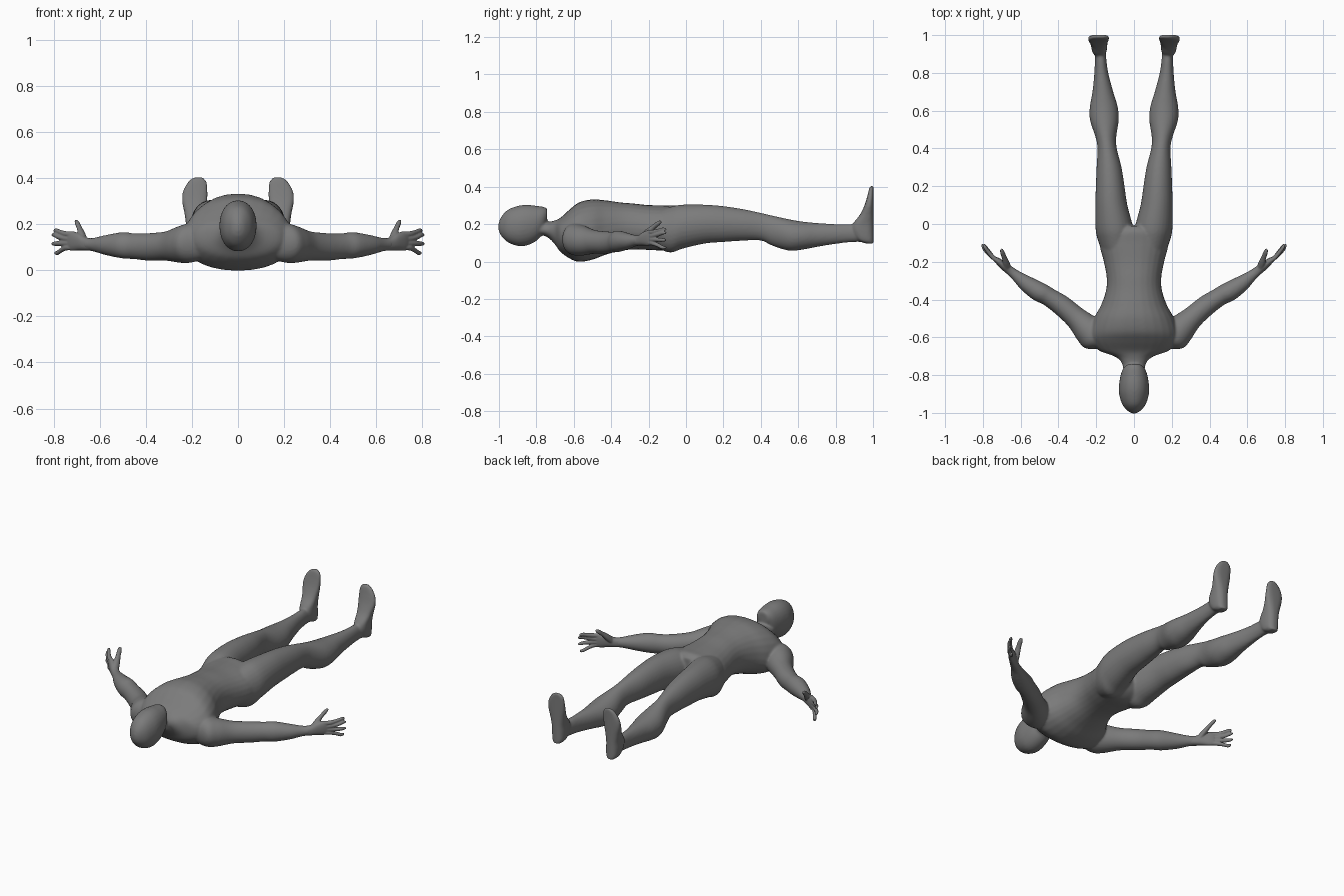
import bpy, bmesh, math
from mathutils import Vector

skin = bpy.data.materials.new("grey skin")
skin.diffuse_color = (0.2, 0.2, 0.2, 1)


def spline(p, steps=5):
    """Catmull-Rom through a list of equal-length tuples."""
    out = []
    for i in range(len(p) - 1):
        a, b, c, d = p[max(i - 1, 0)], p[i], p[i + 1], p[min(i + 2, len(p) - 1)]
        for k in range(steps):
            t = k / steps
            out.append([0.5 * (2 * B + (C - A) * t + (2 * A - 5 * B + 4 * C - D) * t * t
                        + (3 * B - A - 3 * C + D) * t ** 3) for A, B, C, D in zip(a, b, c, d)])
    return out + [list(p[-1])]


def loft(bm, sections, u=(1, 0, 0), v=(0, 0, 1), side=1, power=2.0, n=28):
    """Sections (x, y, z, half width along u, depth below, depth above along v)."""
    u, v, rings = Vector(u), Vector(v), []
    for x, y, z, a, lo, hi in spline(sections):
        ring = []
        for i in range(n):
            t = 2 * math.pi * i / n
            c, s = math.cos(t), math.sin(t)
            c = math.copysign(abs(c) ** (2 / power), c)
            s = math.copysign(abs(s) ** (2 / power), s)
            q = Vector((x, y, z)) + u * a * c + v * (hi if s > 0 else lo) * s
            ring.append(bm.verts.new((q.x * side, q.y, q.z)))
        rings.append(ring)
    faces = [bm.faces.new(rings[0]), bm.faces.new(rings[-1])]
    for r, q in zip(rings, rings[1:]):
        for i in range(n):
            j = (i + 1) % n
            faces.append(bm.faces.new((r[i], r[j], q[j], q[i])))
    bmesh.ops.recalc_face_normals(bm, faces=faces)


def flat(x, y, a, zb, zm, zt):
    return (x, y, zm, a, zm - zb, zt - zm)


def tube(x, y, z, r, h=None):
    h = h or r
    return (x, y, z, r, h, h)


def finish(bm, name, voxel, rounds):
    me = bpy.data.meshes.new(name)
    bm.to_mesh(me)
    bm.free()
    me.materials.append(skin)
    ob = bpy.data.objects.new(name, me)
    bpy.context.collection.objects.link(ob)
    m = ob.modifiers.new("merge", 'REMESH')
    m.mode, m.voxel_size, m.use_smooth_shade = 'VOXEL', voxel, True
    s = ob.modifiers.new("soften", 'SMOOTH')
    s.factor, s.iterations = 0.5, rounds


ARM_U = (-0.62, 0.78, 0)
body = bmesh.new()

# torso and neck
loft(body, [flat(0, *s) for s in [
    (-0.86, .045, .14, .17, .21), (-0.77, .057, .14, .17, .21), (-0.73, .068, .122, .165, .213),
    (-0.70, .105, .09, .15, .22), (-0.67, .185, .05, .14, .235), (-0.62, .23, .015, .13, .28),
    (-0.57, .235, -.002, .13, .317), (-0.50, .213, .01, .14, .332), (-0.43, .175, .036, .16, .327),
    (-0.35, .148, .057, .18, .316), (-0.28, .145, .064, .18, .31), (-0.20, .16, .062, .17, .302),
    (-0.10, .183, .06, .17, .3), (-0.04, .16, .09, .18, .3), (-0.01, .07, .14, .2, .28)]], power=2.15)

# head and jaw
loft(body, [flat(0, *s) for s in [
    (-1.003, .008, .17, .185, .2), (-0.99, .033, .14, .185, .235), (-0.955, .062, .104, .185, .275),
    (-0.90, .079, .083, .19, .297), (-0.85, .079, .086, .2, .303), (-0.80, .071, .11, .21, .298),
    (-0.765, .057, .15, .23, .293), (-0.742, .034, .22, .25, .285)]], power=2.1)

for side in (1, -1):
    # leg
    loft(body, [flat(s[0], s[1], s[2], s[3], (s[3] + s[4]) / 2, s[4]) for s in [
        (.08, -.19, .07, .09, .26), (.095, -.09, .095, .048, .29), (.104, -.02, .1, .068, .304),
        (.12, .1, .085, .096, .304), (.126, .2, .076, .104, .296), (.132, .3, .066, .111, .281),
        (.142, .4, .051, .112, .26), (.149, .46, .055, .085, .246), (.157, .55, .076, .058, .226),
        (.16, .62, .074, .063, .214), (.165, .7, .055, .078, .206), (.173, .8, .037, .094, .2),
        (.177, .88, .03, .103, .2), (.18, .95, .03, .104, .19)]], side=side)
    # foot, stacked upward from heel to toes
    loft(body, [(x, 1.002 - d, z, w, d, d) for x, z, w, d in [
        (.182, .096, .022, .02), (.182, .115, .036, .042), (.183, .16, .041, .056),
        (.184, .2, .042, .055), (.186, .25, .047, .036), (.188, .3, .055, .024),
        (.185, .345, .054, .017), (.176, .385, .04, .012), (.172, .403, .02, .009)]],
        v=(0, 1, 0), side=side, power=2.6)
    # shoulder and arm
    loft(body, [tube(*s) for s in [
        (.15, -.62, .12, .05, .07), (.205, -.595, .118, .082, .085), (.25, -.555, .112, .078, .08),
        (.31, -.495, .105, .06, .064), (.385, -.43, .101, .055, .06), (.45, -.387, .104, .05, .056),
        (.5, -.36, .108, .053, .057), (.57, -.315, .109, .043, .044), (.625, -.272, .111, .029, .03),
        (.66, -.245, .113, .024, .027)]], u=ARM_U, side=side)
finish(body, "body", .0065, 8)

for side, name in ((1, "right_hand"), (-1, "left_hand")):
    hand = bmesh.new()
    # wrist and palm
    loft(hand, [tube(*s) for s in [
        (.62, -.276, .111, .026, .027), (.655, -.248, .113, .024, .028), (.685, -.225, .122, .022, .036),
        (.715, -.2, .126, .018, .042), (.735, -.184, .126, .012, .038)]],
        u=ARM_U, side=side, power=2.3)
    # four curled fingers
    for zb, zt, reach in ((.157, .172, -.004), (.137, .153, .004), (.117, .115, .004), (.098, .075, -.008)):
        loft(hand, [tube(*s) for s in [
            (.712, -.202, zb, .012), (.745, -.178, zb, .0125), (.775 + reach, -.148, (zb + zt) / 2, .011),
            (.792 + reach, -.125, zt, .010), (.802 + reach, -.108, zt, .006)]],
            u=ARM_U, side=side, n=14)
    # thumb
    loft(hand, [tube(*s) for s in [
        (.668, -.235, .125, .02), (.678, -.205, .155, .018), (.688, -.175, .183, .013),
        (.697, -.15, .203, .012), (.703, -.134, .215, .007)]],
        u=(.9, -.4, 0), v=(0, -.6, .8), side=side, n=14)
    finish(hand, name, .0035, 4)
